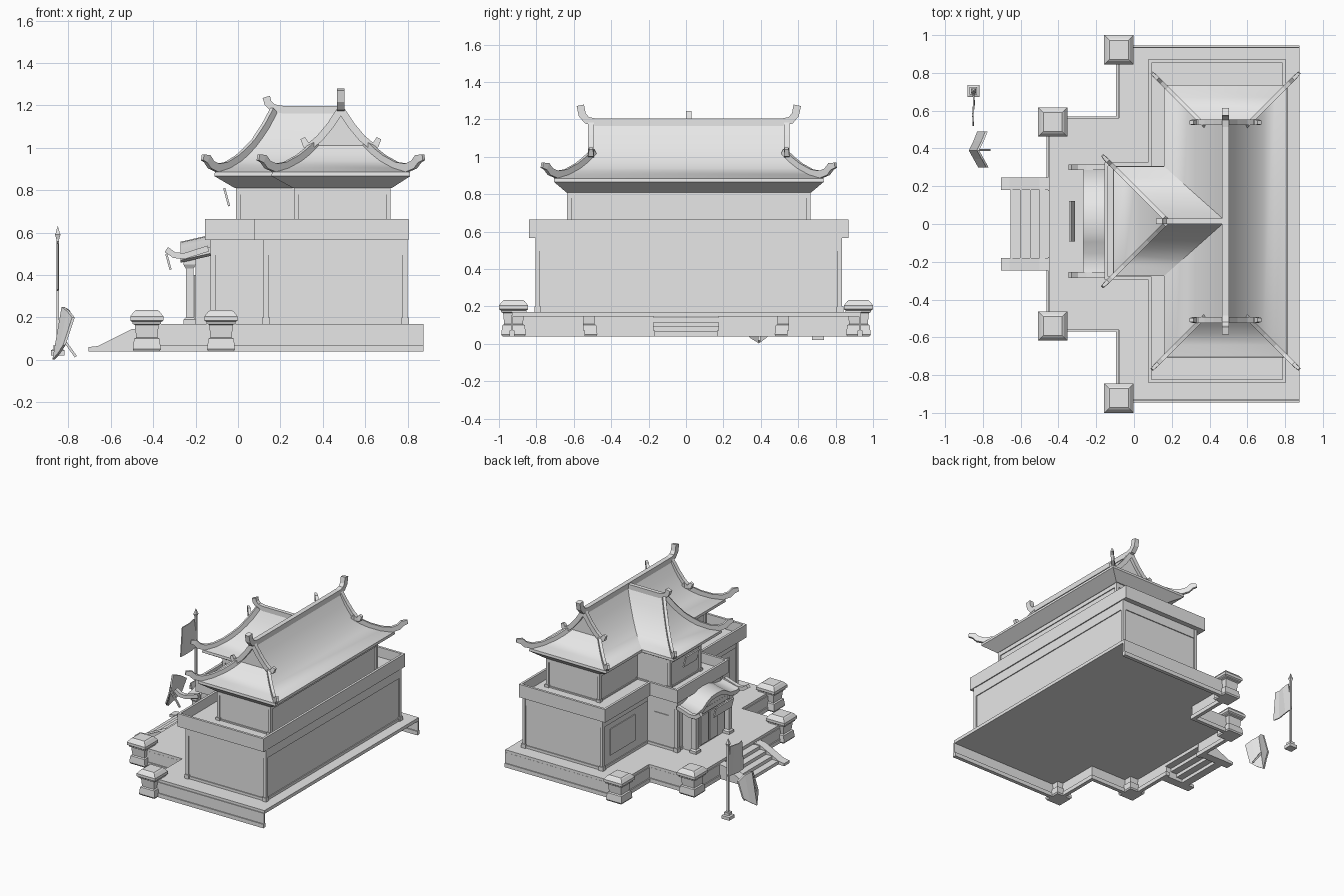
import bpy
import bmesh
from math import hypot
from mathutils import Vector

cube = bpy.data.objects.get("Cube")
if cube:
    bpy.data.objects.remove(cube, do_unlink=True)

GREY = (0.8, 0.8, 0.8, 1)
grey = bpy.data.materials.new("pale_grey")
grey.use_nodes = True
grey.diffuse_color = GREY
grey.node_tree.nodes["Principled BSDF"].inputs["Base Color"].default_value = GREY

YC = 0.015          # centre line of the building
RX = 0.485          # main ridge position
SIDES = (-1, 1)


def loft(name, rings, smooth=False):
    """Skin closed rings of equal length and cap both ends."""
    bm = bmesh.new()
    rows = [[bm.verts.new(p) for p in ring] for ring in rings]
    n = len(rows[0])
    for a, b in zip(rows, rows[1:]):
        for i in range(n):
            j = (i + 1) % n
            bm.faces.new((a[i], a[j], b[j], b[i]))
    bm.faces.new(rows[0])
    bm.faces.new(rows[-1])
    bmesh.ops.recalc_face_normals(bm, faces=bm.faces)
    mesh = bpy.data.meshes.new(name)
    bm.to_mesh(mesh)
    bm.free()
    mesh.materials.append(grey)
    ob = bpy.data.objects.new(name, mesh)
    bpy.context.collection.objects.link(ob)
    if smooth:
        bpy.ops.object.select_all(action='DESELECT')
        ob.select_set(True)
        bpy.context.view_layer.objects.active = ob
        bpy.ops.object.shade_smooth_by_angle(angle=0.5)
    return ob


def rect(x0, x1, y0, y1, z):
    return [(x0, y0, z), (x1, y0, z), (x1, y1, z), (x0, y1, z)]


def box(name, x0, x1, y0, y1, z0, z1):
    return loft(name, [rect(x0, x1, y0, y1, z0), rect(x0, x1, y0, y1, z1)])


def square_lathe(name, x, y, profile):
    return loft(name, [rect(x - r, x + r, y - r, y + r, z) for r, z in profile])


def beam(name, path, w, h, taper=1.0):
    """Sweep an upright rectangle along a path lying in a vertical plane."""
    pts = [Vector(p) for p in path]
    flat = pts[-1] - pts[0]
    flat.z = 0
    side = flat.normalized().cross(Vector((0, 0, 1)))
    rings = []
    for i, p in enumerate(pts):
        t = (pts[min(i + 1, len(pts) - 1)] - pts[max(i - 1, 0)]).normalized()
        k = taper if i == len(pts) - 1 else 1
        s, u = side * w / 2 * k, side.cross(t) * h / 2 * k
        rings.append([p + s + u, p - s + u, p - s - u, p + s - u])
    return loft(name, rings)


# Stone terrace, open at the back
box("terrace_deck", -0.08, 0.875, -0.93, 0.935, 0.145, 0.17)
box("front_deck", -0.45, -0.08, -0.56, 0.56, 0.145, 0.17)
for s in SIDES:
    outline = [(0.875, 0.93), (-0.08, 0.93), (-0.08, 0.555), (-0.45, 0.555), (-0.45, 0.18)]
    for (xa, ya), (xb, yb) in zip(outline, outline[1:]):
        for part, t, z0, z1 in (("skirt", 0.006, 0.04, 0.15), ("plinth", 0.014, 0.04, 0.07)):
            ys = sorted((ya * s, yb * s))
            box("terrace_" + part, min(xa, xb) - t, max(xa, xb) + (t if xa < 0.5 else 0),
                ys[0] - t, ys[1] + t, z0, z1)

# Corner posts with stepped caps
POST = [(0.06, 0.04), (0.066, 0.05), (0.06, 0.1), (0.05, 0.105), (0.056, 0.165), (0.068, 0.17),
        (0.068, 0.178), (0.078, 0.185), (0.078, 0.205), (0.06, 0.228), (0.05, 0.235)]
for s in SIDES:
    square_lathe("inner_post", -0.43, 0.54 * s, POST)
    square_lathe("outer_post", -0.08, 0.922 * s, POST)

# Front stairs
for i in range(4):
    z = 0.065 + 0.025 * i
    x = -0.655 + 0.052 * i
    box("stair_step", x, x + 0.06, -0.18, 0.18, z - 0.025, z)
for s in SIDES:
    y0, y1 = sorted((0.18 * s, 0.245 * s))
    side = [(-0.705, 0.04), (-0.705, 0.06), (-0.66, 0.065), (-0.5, 0.145), (-0.45, 0.15), (-0.45, 0.04)]
    loft("stair_cheek", [[(x, y, z) for x, z in side] for y in (y0, y1)])


def storey(name, x0, x1, y0, y1, z0, z1, post=0.024, lintel=0.075):
    """Recessed walls framed by corner posts, sill and lintel."""
    g = 0.01
    box(name + "_wall", x0 + g, x1 - g, y0 + g, y1 - g, z0, z1)
    box(name + "_lintel", x0 + 0.003, x1 - 0.003, y0 + 0.003, y1 - 0.003, z1 - lintel, z1)
    box(name + "_sill", x0 + 0.003, x1 - 0.003, y0 + 0.003, y1 - 0.003, z0, z0 + 0.02)
    for x in (x0, x1 - post):
        for y in (y0, y1 - post):
            box(name + "_post", x, x + post, y, y + post, z0, z1)
            box(name + "_post_foot", x - 0.006, x + post + 0.006, y - 0.006, y + post + 0.006,
                z0, z0 + 0.03)


# Ground floor and parapet
storey("ground_hall", 0.12, 0.8, YC - 0.82, YC + 0.82, 0.17, 0.57)
storey("ground_wing", -0.13, 0.2, YC - 0.275, YC + 0.275, 0.17, 0.57)
for name, x0, x1, h in (("hall", 0.075, 0.805, 0.855), ("wing", -0.155, 0.09, 0.31)):
    box(name + "_balcony_floor", x0, x1, YC - h, YC + h, 0.565, 0.59)
    for s in SIDES:
        ys = sorted((YC + s * h, YC + s * (h - 0.018)))
        box(name + "_parapet_side", x0, x1, *ys, 0.565, 0.665)
box("wing_parapet_front", -0.155, -0.137, YC - 0.31, YC + 0.31, 0.565, 0.665)
box("hall_parapet_back", 0.787, 0.805, YC - 0.855, YC + 0.855, 0.565, 0.665)
for s in SIDES:
    ys = sorted((YC + s * 0.855, YC + s * 0.292))
    box("hall_parapet_front", 0.075, 0.093, *ys, 0.565, 0.665)
    ys = sorted((YC + s * 0.42, YC + s * 0.72))
    box("hall_window", 0.124, 0.133, *ys, 0.25, 0.45)
    ys = sorted((YC + s * 0.265, YC + s * 0.27))
    box("wing_window", -0.05, 0.07, *ys, 0.28, 0.43)

# Upper floor
storey("upper_hall", 0.265, 0.72, YC - 0.65, YC + 0.65, 0.58, 0.83, 0.022, 0.05)
storey("upper_wing", -0.01, 0.3, YC - 0.19, YC + 0.19, 0.58, 0.83, 0.022, 0.05)

# Curved roofs: distance from ridge and height
SLOPE = [(0.004, 1.18), (0.05, 1.1), (0.085, 1.052), (0.12, 1.01), (0.16, 0.97),
         (0.2, 0.938), (0.26, 0.905), (0.325, 0.885)]
GABLE_D, GABLE_Y = 0.12, 0.515
K = 0.89            # wing is a little narrower than the hall


def hall_ring(d, z):
    h = GABLE_Y + max(0, d - GABLE_D)
    return rect(RX - d, RX + d, YC - h, YC + h, z)


def wing_ring(d, z):
    return rect(0.18 - d * K, RX, YC - d * K, YC + d * K, z)


EAVE = [(0.327, 0.866)]
loft("hall_roof", [hall_ring(*p) for p in SLOPE + EAVE] +
     [rect(0.26, 0.725, YC - 0.655, YC + 0.655, 0.81)], True)
loft("wing_roof", [wing_ring(*p) for p in SLOPE + EAVE] +
     [rect(-0.015, RX, YC - 0.195, YC + 0.195, 0.81)], True)

# Ridges with upturned ends
half = [(0.0, 1.185), (0.5, 1.185), (0.545, 1.195), (0.57, 1.225), (0.58, 1.275)]
for s in SIDES:
    beam("hall_ridge", [(RX, YC + s * y, z) for y, z in half], 0.036, 0.04)
beam("wing_ridge", [(RX, YC, 1.18), (0.21, YC, 1.18), (0.165, YC, 1.188), (0.142, YC, 1.21),
                    (0.133, YC, 1.24)], 0.03, 0.036)

# Hip ridges, flicked up at the corners
HIP = [(0.11, 1.025), (0.16, 0.978), (0.2, 0.946), (0.26, 0.913), (0.31, 0.905),
       (0.345, 0.92), (0.365, 0.948), (0.39, 0.955)]
for sy in SIDES:
    for sx in SIDES:
        beam("hall_hip", [(RX + sx * d, YC + sy * (GABLE_Y + d - GABLE_D), z) for d, z in HIP],
             0.022, 0.04, 0.7)
        # Gable barge boards with curled feet
        barge = [(0.0, 1.18), (0.05, 1.105), (0.1, 1.045), (0.14, 1.012), (0.165, 1.015), (0.18, 1.045)]
        beam("gable_barge", [(RX + sx * d, YC + sy * (GABLE_Y + 0.008), z) for d, z in barge],
             0.03, 0.034, 0.7)
    beam("wing_hip", [(0.18 - d * K, YC + sy * d * K, z) for d, z in [(0.01, 1.175), (0.055, 1.1)] + HIP],
         0.022, 0.04, 0.7)

# Porch with a bowed roof
box("porch_wall", -0.2, -0.12, YC - 0.2, YC + 0.2, 0.17, 0.5)
for s in SIDES:
    ys = sorted((YC + s * 0.008, YC + s * 0.1))
    box("porch_door", -0.207, -0.198, *ys, 0.18, 0.4)
    square_lathe("porch_column", -0.228, YC + s * 0.2,
                 [(0.028, 0.17), (0.028, 0.19), (0.018, 0.2), (0.018, 0.43), (0.03, 0.45), (0.03, 0.475)])
    beam("porch_eave_tip", [(x, YC + s * 0.285, z) for x, z in
                            ((-0.14, 0.525), (-0.25, 0.49), (-0.3, 0.493), (-0.338, 0.52))], 0.03, 0.028)
box("porch_lintel", -0.245, -0.2, YC - 0.22, YC + 0.22, 0.44, 0.475)
bow = [(0.29, 0.5), (0.24, 0.488), (0.17, 0.5), (0.11, 0.535), (0.06, 0.553)]
arch = [(-t, z) for t, z in bow] + [(0, 0.557)] + [(t, z) for t, z in reversed(bow)]
section = arch + [(t, z - 0.03) for t, z in reversed(arch)]
loft("porch_roof", [[(x, YC + t, z + dz) for t, z in section] for x, dz in ((-0.27, 0), (-0.13, 0.032))],
     True)
pediment = arch[2:-2]
loft("porch_pediment", [[(x, YC + t, z - 0.02) for t, z in pediment] for x in (-0.25, -0.2)])

# Tilted name boards, left blank
beam("porch_board", [(-0.338, YC, 0.5), (-0.318, YC, 0.425)], 0.215, 0.01)
beam("upper_board", [(-0.065, YC, 0.81), (-0.042, YC, 0.725)], 0.16, 0.01)

# Standing banner
square_lathe("banner_base", -0.85, 0.705, [(0.032, 0.02), (0.032, 0.045), (0.02, 0.05), (0.02, 0.07)])
square_lathe("banner_pole", -0.85, 0.705,
             [(0.007, 0.05), (0.007, 0.57), (0.013, 0.59), (0.009, 0.6), (0.001, 0.63)])
beam("banner_cloth", [(-0.85, 0.7, 0.45), (-0.847, 0.64, 0.44), (-0.853, 0.58, 0.435), (-0.85, 0.53, 0.44)],
     0.008, 0.22)

# Fallen banner, folded along its middle and propped on a stick
folds = [(0.3, -0.825, 0.07, 0.2), (0.345, -0.85, 0.03, 0.23), (0.39, -0.875, 0.002, 0.25),
         (0.44, -0.85, 0.04, 0.235), (0.49, -0.83, 0.08, 0.2)]
loft("fallen_cloth", [[(x, y, z0), (x + 0.012, y, z0), (x + 0.055, y, z1), (x + 0.043, y, z1)]
                      for y, x, z0, z1 in folds])
beam("fallen_stick", [(-0.84, 0.392, 0.12), (-0.765, 0.392, 0.015)], 0.012, 0.012)
